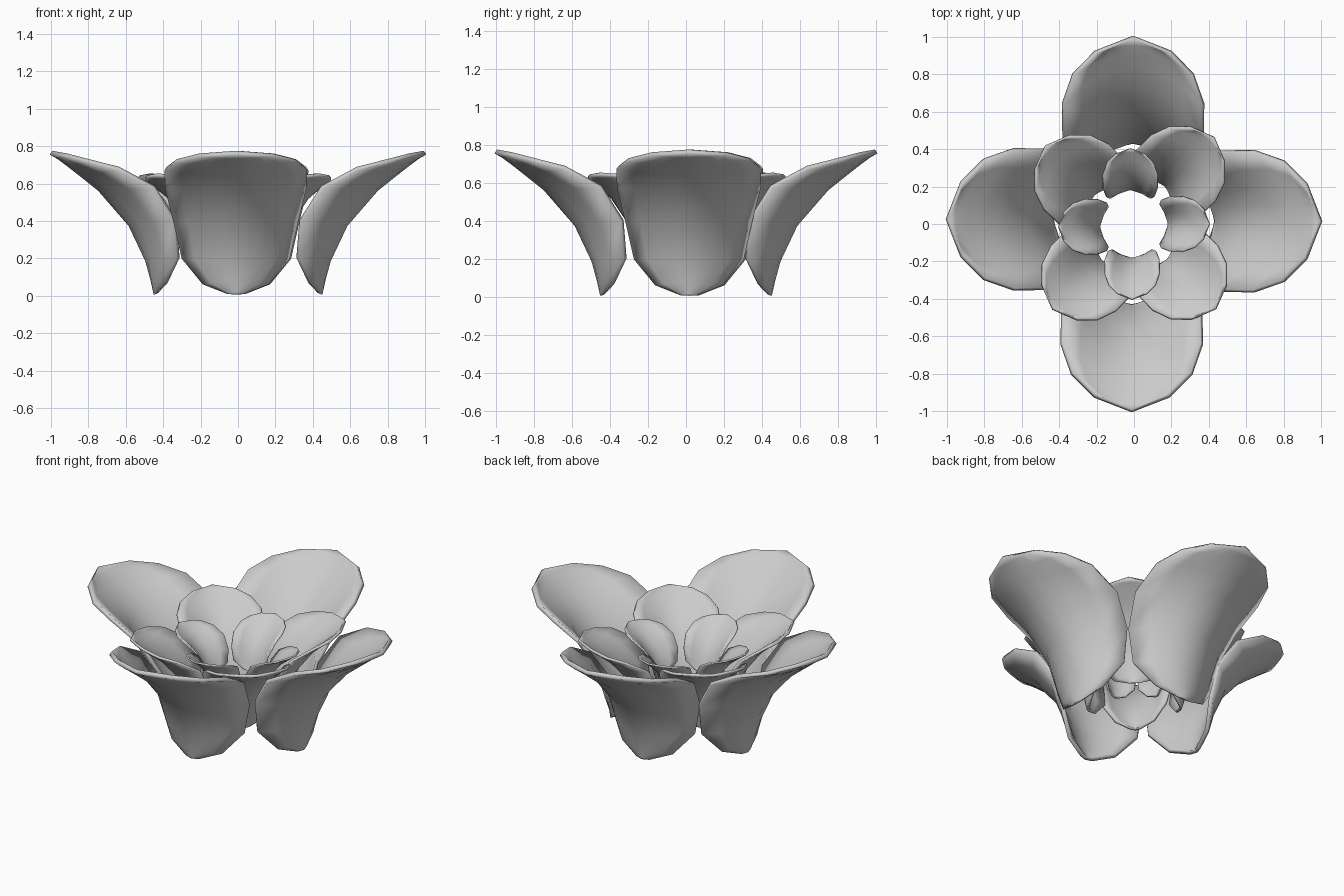
import bpy, bmesh, math
from mathutils import Matrix, Vector

if "Cube" in bpy.data.objects:
    bpy.data.objects.remove(bpy.data.objects["Cube"])

# Petal stations from base to tip: midrib (out, up) and rim (out, half width, up)
BASE, TIP = (0.44, 0.01), (1.0, 0.765)
STATIONS = [
    ((0.442, 0.02), (0.43, 0.04, 0.015)),
    ((0.455, 0.08), (0.385, 0.17, 0.065)),
    ((0.485, 0.19), (0.32, 0.28, 0.20)),
    ((0.575, 0.38), (0.335, 0.325, 0.40)),
    ((0.74, 0.57), (0.45, 0.37, 0.58)),
    ((0.84, 0.65), (0.64, 0.375, 0.68)),
    ((0.91, 0.705), (0.80, 0.32, 0.72)),
    ((0.96, 0.742), (0.92, 0.20, 0.752)),
]
COLUMNS = 8


def petal(name, scale, base_r, base_z, angle, side):
    """Cupped petal leaning outwards, turned about z by angle."""
    bm = bmesh.new()

    def vert(r, w, z):
        return bm.verts.new(((r - BASE[0]) * scale + base_r,
                             w * scale + side, z * scale + base_z))

    rows = []
    for mid, rim in STATIONS:
        row = []
        for i in range(COLUMNS + 1):
            u = 2 * i / COLUMNS - 1
            k = abs(u) ** 2
            row.append(vert(mid[0] + (rim[0] - mid[0]) * k, rim[1] * u,
                            mid[1] + (rim[2] - mid[1]) * k))
        rows.append(row)
    for a, b in zip(rows, rows[1:]):
        for i in range(COLUMNS):
            bm.faces.new((a[i], a[i + 1], b[i + 1], b[i]))
    tail, tip = vert(BASE[0], 0, BASE[1]), vert(TIP[0], 0, TIP[1])
    for i in range(COLUMNS):
        bm.faces.new((tail, rows[0][i + 1], rows[0][i]))
        bm.faces.new((tip, rows[-1][i], rows[-1][i + 1]))
    bmesh.ops.recalc_face_normals(bm, faces=bm.faces)
    bm.transform(Matrix.Rotation(angle, 4, 'Z'))
    for f in bm.faces:
        f.smooth = True
    mesh = bpy.data.meshes.new(name)
    bm.to_mesh(mesh)
    bm.free()
    ob = bpy.data.objects.new(name, mesh)
    bpy.context.collection.objects.link(ob)
    shell = ob.modifiers.new("thickness", 'SOLIDIFY')
    shell.thickness = 0.024 * scale
    shell.offset = 0


# Rings: name, scale, base radius, base height, first angle, sideways drift per petal
RINGS = [
    ("outer_petal", 1.0, 0.44, 0.0, 0, (0.015, 0.005, -0.025, -0.012)),
    ("middle_petal", 0.65, 0.265, 0.15, 45, (0.025, 0.04, 0.015, -0.01)),
    ("inner_petal", 0.39, 0.185, 0.295, 0, (0.0, 0.02, 0.015, -0.01)),
]
for name, scale, r, z, start, drift in RINGS:
    for i, side in enumerate(drift):
        petal(f"{name}_{i + 1}", scale, r, z, math.radians(start + 90 * i), side)
